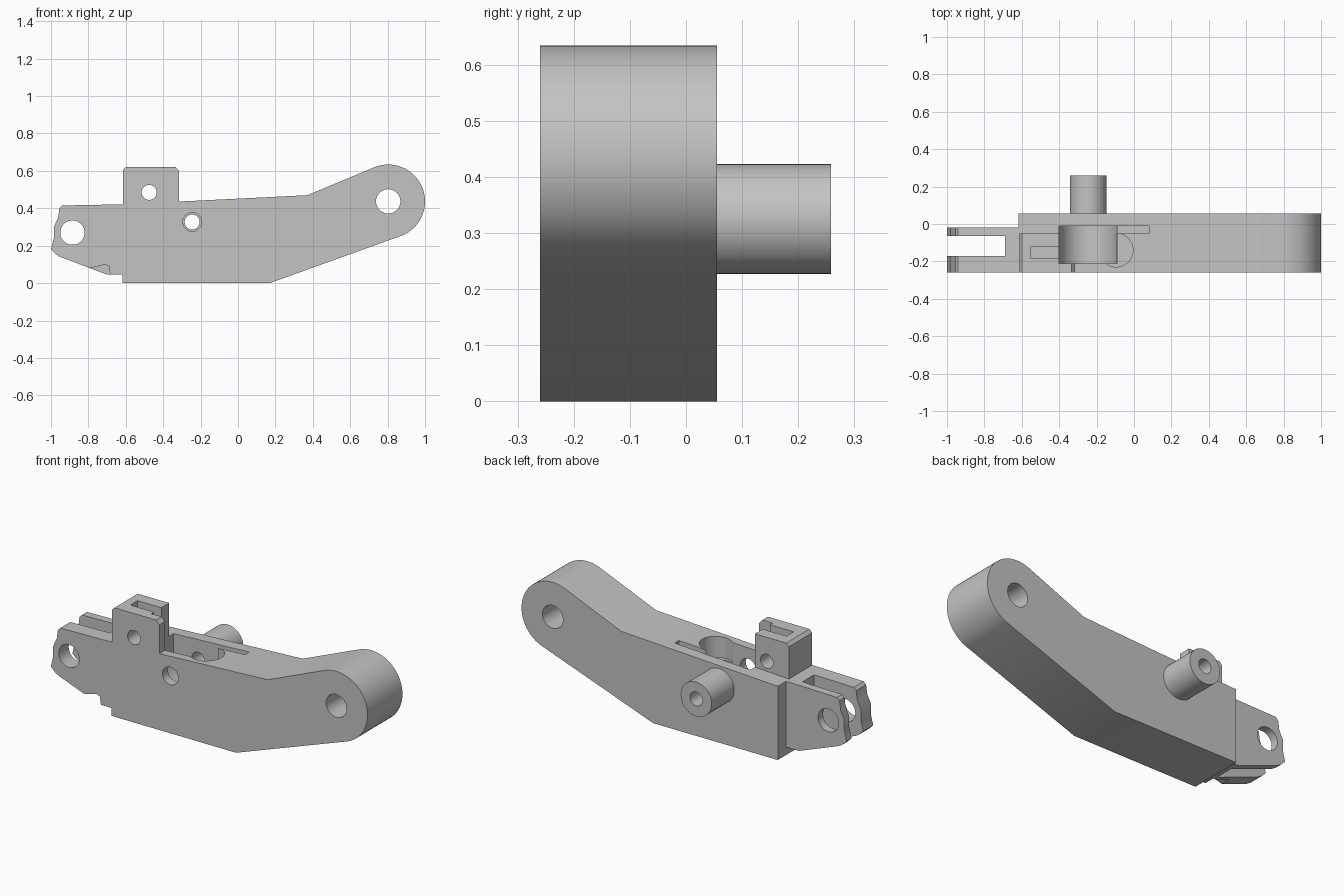
import bpy, bmesh, math
from math import cos, sin, radians

cube = bpy.data.objects.get("Cube")
if cube:
    bpy.data.objects.remove(cube, do_unlink=True)

grey = bpy.data.materials.new("plain_grey")
grey.use_nodes = True
COLOUR = (0.55, 0.55, 0.55, 1)
grey.diffuse_color = COLOUR
grey.node_tree.nodes["Principled BSDF"].inputs["Base Color"].default_value = COLOUR


def extrude_profile(name, points, y0, y1):
    """Solid from an (x, z) outline, extruded from y0 to y1."""
    bm = bmesh.new()
    face = bm.faces.new([bm.verts.new((x, y0, z)) for x, z in points])
    result = bmesh.ops.extrude_face_region(bm, geom=[face])
    moved = [v for v in result["geom"] if isinstance(v, bmesh.types.BMVert)]
    bmesh.ops.translate(bm, verts=moved, vec=(0, y1 - y0, 0))
    bmesh.ops.recalc_face_normals(bm, faces=bm.faces)
    mesh = bpy.data.meshes.new(name)
    bm.to_mesh(mesh)
    bm.free()
    mesh.materials.append(grey)
    obj = bpy.data.objects.new(name, mesh)
    bpy.context.collection.objects.link(obj)
    return obj


def arc(x, z, r, start, end, steps):
    angles = [radians(start + (end - start) * i / steps) for i in range(steps + 1)]
    return [(x + r * cos(a), z + r * sin(a)) for a in angles]


def disc(name, x, z, r, y0, y1, steps=48):
    return extrude_profile(name, arc(x, z, r, 0, 360, steps)[:-1], y0, y1)


def box(name, x0, x1, y0, y1, z0, z1):
    return extrude_profile(name, [(x0, z0), (x1, z0), (x1, z1), (x0, z1)], y0, y1)


def combine(target, tool, operation):
    """Apply a boolean and discard the tool."""
    tool.hide_render = True
    mod = target.modifiers.new("bool", "BOOLEAN")
    mod.operation = operation
    mod.solver = "EXACT"
    mod.object = tool
    bpy.ops.object.select_all(action="DESELECT")
    bpy.context.view_layer.objects.active = target
    target.select_set(True)
    bpy.ops.object.modifier_apply(modifier=mod.name)
    bpy.data.objects.remove(tool, do_unlink=True)


FRONT, BACK = -0.26, 0.055

# Bent arm with rounded pivot end
arm = extrude_profile(
    "lever_arm",
    [(-0.618, 0), (0.17, 0)] + arc(0.803, 0.437, 0.197, -70, 113, 40)
    + [(0.37, 0.47), (-0.315, 0.436), (-0.618, 0.421)], FRONT, BACK)

# Fork end with its split and the notch under the front prong
fork = extrude_profile(
    "fork",
    [(-0.5, 0.045), (-0.70, 0.045), (-0.95, 0.14), (-0.975, 0.155), (-1, 0.18),
     (-0.985, 0.24), (-0.985, 0.30), (-0.962, 0.35), (-0.955, 0.40), (-0.94, 0.415),
     (-0.618, 0.421), (-0.5, 0.421)], FRONT, -0.02)
combine(fork, box("fork_slot", -1.1, -0.69, -0.17, -0.065, -0.1, 0.6), "DIFFERENCE")
notch = extrude_profile(
    "fork_notch",
    [(-0.80, 0.02), (-0.79, 0.08), (-0.71, 0.10), (-0.69, 0.09), (-0.68, 0.02)], -0.3, -0.2)
combine(fork, notch, "DIFFERENCE")
combine(fork, disc("fork_hole", -0.885, 0.27, 0.065, -0.4, 0.2), "DIFFERENCE")
combine(arm, fork, "UNION")

# Raised block with chamfered top corners
block = extrude_profile(
    "raised_block",
    [(-0.615, 0.3), (-0.315, 0.3), (-0.315, 0.60), (-0.335, 0.622),
     (-0.598, 0.622), (-0.615, 0.605)], FRONT, -0.05)
combine(arm, block, "UNION")

# Round-bottomed pocket, side recess and narrow grooves
pocket = extrude_profile(
    "pocket", arc(-0.245, 0.33, 0.155, 180, 360, 32) + [(-0.09, 0.8), (-0.4, 0.8)], -0.21, -0.01)
combine(arm, pocket, "DIFFERENCE")
combine(arm, box("block_slot", -0.55, -0.3, -0.185, -0.12, 0.53, 0.8), "DIFFERENCE")
bpy.ops.mesh.primitive_cylinder_add(vertices=32, radius=0.09, depth=0.4,
                                    location=(-0.095, -0.14, 0.53))
combine(arm, bpy.context.object, "DIFFERENCE")
combine(arm, box("groove", -0.12, 0.08, -0.05, -0.012, 0.36, 0.8), "DIFFERENCE")

# Drilled holes
for x, z, r, y0, y1 in [(0.803, 0.437, 0.065, -0.4, 0.2),
                        (-0.475, 0.485, 0.04, -0.4, 0.2),
                        (-0.245, 0.327, 0.05, -0.4, -0.1),
                        (-0.245, 0.327, 0.04, -0.12, 0.2)]:
    combine(arm, disc("drill", x, z, r, y0, y1), "DIFFERENCE")

# Hollow pin on the back
pin = disc("hollow_pin", -0.245, 0.325, 0.098, BACK, 0.258)
combine(pin, disc("pin_drill", -0.245, 0.327, 0.04, -0.2, 0.4), "DIFFERENCE")

for obj in (arm, pin):
    obj.data.materials.clear()
    obj.data.materials.append(grey)
    for poly in obj.data.polygons:
        poly.material_index = 0
    bpy.ops.object.select_all(action="DESELECT")
    obj.select_set(True)
    bpy.context.view_layer.objects.active = obj
    bpy.ops.object.shade_smooth_by_angle(angle=radians(30))
    weighted = obj.modifiers.new("flat_face_normals", "WEIGHTED_NORMAL")
    weighted.keep_sharp = True
